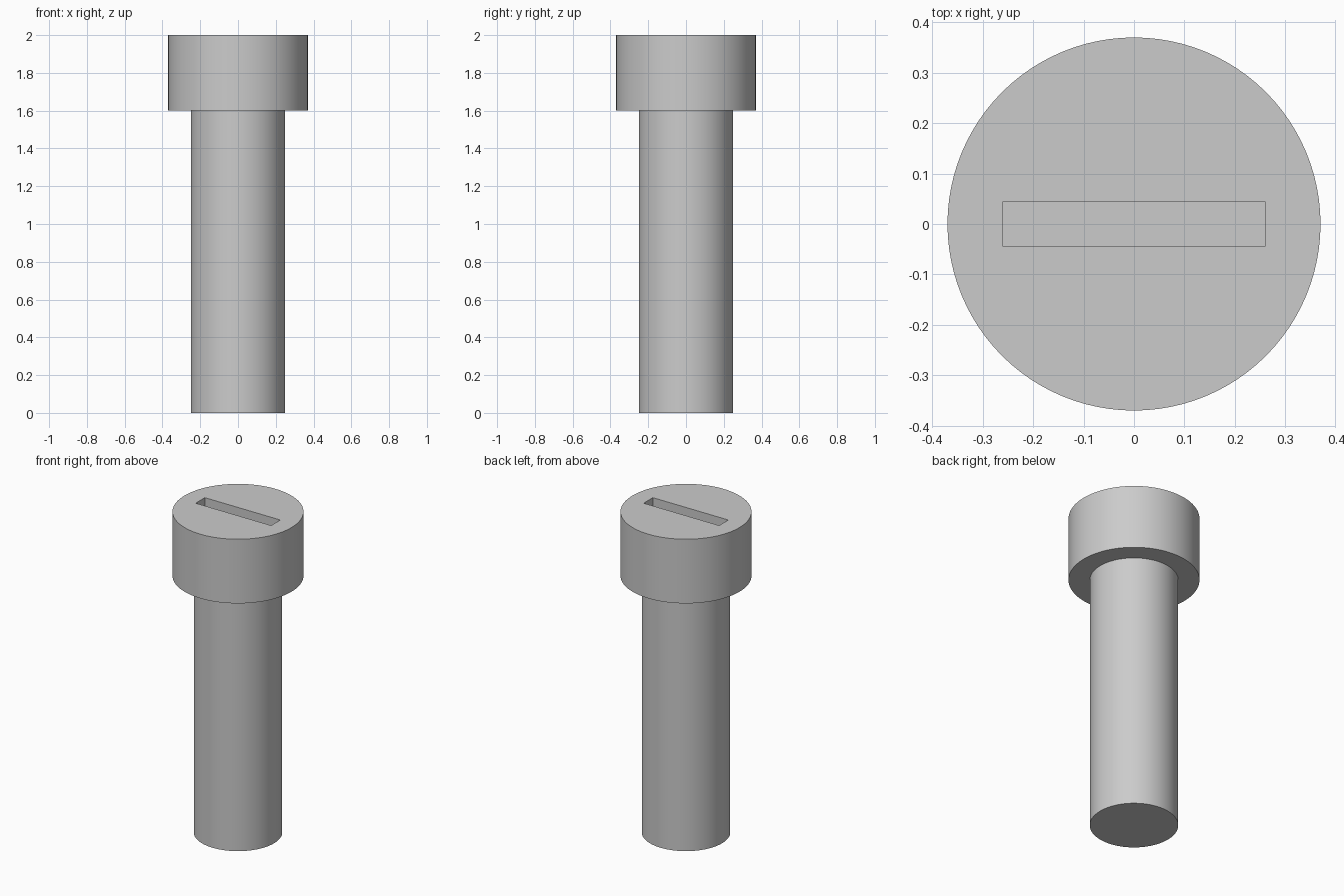
import bpy
import math

cube = bpy.data.objects.get("Cube")
if cube:
    bpy.data.objects.remove(cube, do_unlink=True)

# Plain grey metal
metal = bpy.data.materials.new("grey_metal")
metal.use_nodes = True
GREY = (0.6, 0.6, 0.6, 1.0)
metal.diffuse_color = GREY
metal.node_tree.nodes["Principled BSDF"].inputs["Base Color"].default_value = GREY

HEAD_BOTTOM, TOP = 1.6, 2.0
SLOT_LENGTH, SLOT_WIDTH, SLOT_DEPTH = 0.52, 0.09, 0.15


def cylinder(name, radius, bottom, top):
    bpy.ops.mesh.primitive_cylinder_add(
        vertices=96, radius=radius, depth=top - bottom,
        location=(0, 0, (top + bottom) / 2))
    obj = bpy.context.object
    obj.name = name
    obj.data.materials.append(metal)
    return obj


def smooth(obj):
    bpy.ops.object.select_all(action="DESELECT")
    obj.select_set(True)
    bpy.context.view_layer.objects.active = obj
    bpy.ops.object.shade_smooth_by_angle(angle=math.radians(30))


# Shaft and head
shaft = cylinder("shaft", 0.25, 0, HEAD_BOTTOM)
head = cylinder("head", 0.37, HEAD_BOTTOM, TOP)

# Cutter for the driver slot, standing proud of the head
bpy.ops.mesh.primitive_cube_add(size=1, location=(0, 0, TOP))
cutter = bpy.context.object
cutter.name = "slot_cutter"
cutter.scale = (SLOT_LENGTH, SLOT_WIDTH, 2 * SLOT_DEPTH)
cutter.hide_render = True

# Cut the slot and drop the cutter
cut = head.modifiers.new("slot", "BOOLEAN")
cut.operation = "DIFFERENCE"
cut.solver = "EXACT"
cut.object = cutter
bpy.context.view_layer.objects.active = head
bpy.ops.object.modifier_apply(modifier=cut.name)
bpy.data.objects.remove(cutter, do_unlink=True)

for part in (shaft, head):
    smooth(part)
